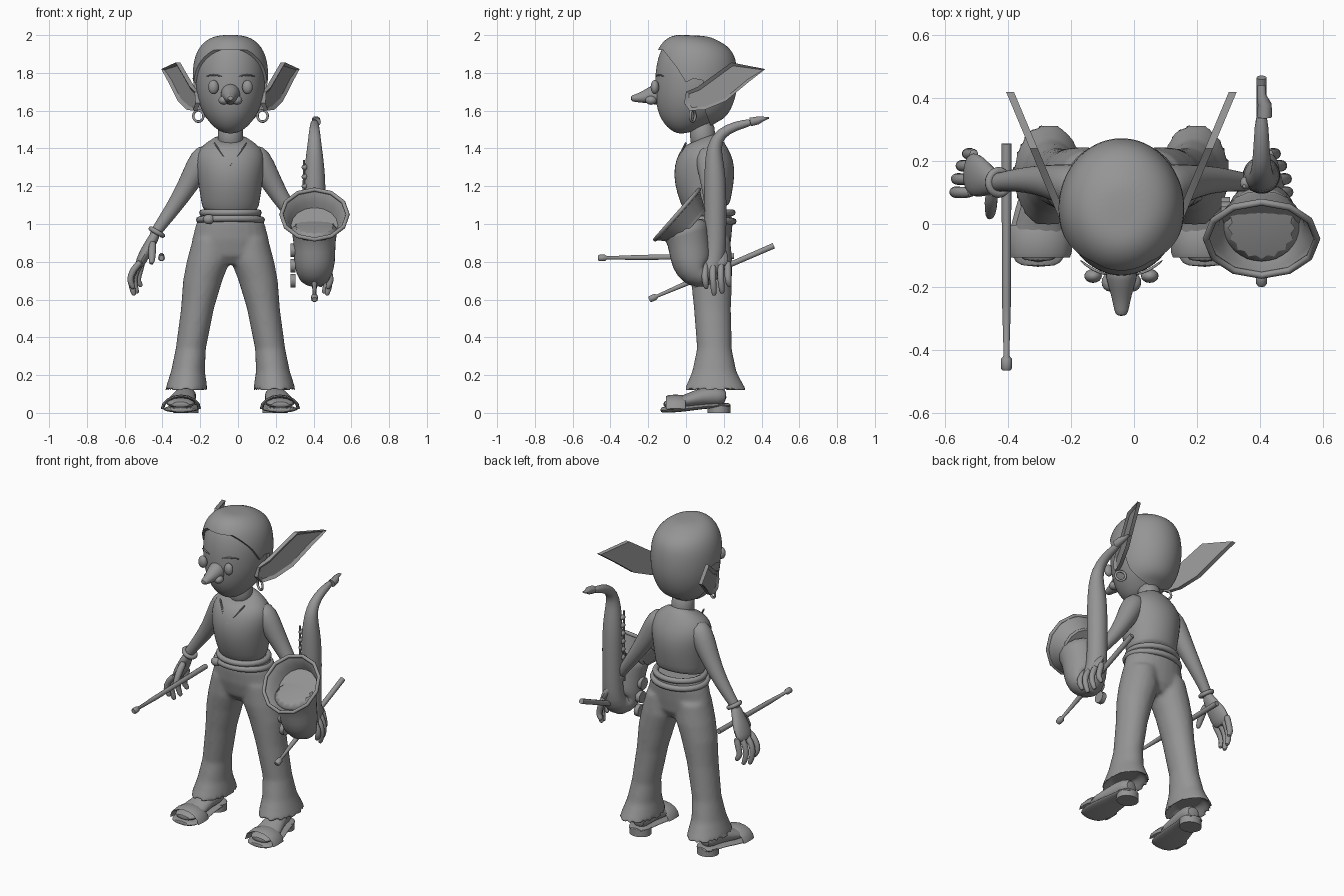
import bpy, bmesh, math
from mathutils import Vector, Matrix

if "Cube" in bpy.data.objects:
    bpy.data.objects.remove(bpy.data.objects["Cube"])

grey = bpy.data.materials.new("plain_grey")
grey.use_nodes = True
COLOUR = (0.3, 0.3, 0.3, 1)
grey.diffuse_color = COLOUR
grey.node_tree.nodes["Principled BSDF"].inputs["Base Color"].default_value = COLOUR

X, Y, Z = Vector((1, 0, 0)), Vector((0, 1, 0)), Vector((0, 0, 1))
MID = -0.04  # body centre line


def finish(name, bm, angle=50):
    bmesh.ops.recalc_face_normals(bm, faces=bm.faces)
    mesh = bpy.data.meshes.new(name)
    bm.to_mesh(mesh)
    bm.free()
    obj = bpy.data.objects.new(name, mesh)
    bpy.context.collection.objects.link(obj)
    mesh.materials.append(grey)
    mesh.shade_smooth()
    mesh.set_sharp_from_angle(angle=math.radians(angle))
    return obj


def add_rings(bm, rows, ref, sides, tangent=None):
    # Each row is x, y, z, radius along ref, radius across it
    pts = [Vector(r[:3]) for r in rows]
    rings = []
    for i, r in enumerate(rows):
        t = tangent or (pts[min(i + 1, len(pts) - 1)] - pts[max(i - 1, 0)]).normalized()
        u = (ref - ref.dot(t) * t).normalized()
        v = t.cross(u)
        ring = []
        for k in range(sides):
            a = math.tau * k / sides
            ring.append(bm.verts.new(pts[i] + u * r[3] * math.cos(a) + v * r[-1] * math.sin(a)))
        rings.append(ring)
    for a, b in zip(rings, rings[1:]):
        for k in range(sides):
            j = (k + 1) % sides
            bm.faces.new((a[k], a[j], b[j], b[k]))
    bm.faces.new(rings[0])
    bm.faces.new(rings[-1])


def sweep(name, rows, ref=X, sides=16, sub=1, tangent=None):
    bm = bmesh.new()
    add_rings(bm, rows, ref, sides, tangent)
    obj = finish(name, bm)
    if sub:
        obj.modifiers.new("smooth", 'SUBSURF').levels = sub
        obj.modifiers["smooth"].render_levels = sub
    return obj


def ball(name, pos, size):
    bm = bmesh.new()
    bmesh.ops.create_uvsphere(bm, u_segments=16, v_segments=10, radius=1)
    bmesh.ops.transform(bm, verts=bm.verts, matrix=Matrix.LocRotScale(Vector(pos), None, Vector(size)))
    return finish(name, bm)


def hoop(name, pos, axis, rx, ry, tube, sides=28):
    bm = bmesh.new()
    grid = []
    for i in range(sides):
        a = math.tau * i / sides
        d = Vector((math.cos(a), math.sin(a), 0))
        c = Vector((rx * d.x, ry * d.y, 0))
        grid.append([bm.verts.new(c + tube * (d * math.cos(b) + Z * math.sin(b)))
                     for b in (math.tau * k / 8 for k in range(8))])
    for i in range(sides):
        p, q = grid[i], grid[(i + 1) % sides]
        for k in range(8):
            bm.faces.new((p[k], q[k], q[(k + 1) % 8], p[(k + 1) % 8]))
    rot = Z.rotation_difference(Vector(axis)).to_matrix().to_4x4()
    bmesh.ops.transform(bm, verts=bm.verts, matrix=Matrix.Translation(pos) @ rot)
    return finish(name, bm)


def prism(name, outline, x_of, depth, inset=0):
    # Outline in y, z; depth runs along x
    bm = bmesh.new()
    front = bm.faces.new([bm.verts.new((x_of(y), y, z)) for y, z in outline])
    back = bmesh.ops.extrude_face_region(bm, geom=[front], use_keep_orig=True)
    moved = [g for g in back["geom"] if isinstance(g, bmesh.types.BMVert)]
    bmesh.ops.translate(bm, verts=moved, vec=(depth, 0, 0))
    if inset:
        bmesh.ops.recalc_face_normals(bm, faces=bm.faces)
        bmesh.ops.inset_individual(bm, faces=[front], thickness=inset, depth=-0.012)
    return finish(name, bm, 30)


def body(dx, y, z, *r, s=1):
    return (MID + s * dx, y, z, *r)


# Head and close-fitting cap
SKULL = [(1.99, .06, .03, .04), (1.975, .06, .1, .12), (1.93, .05, .155, .18),
         (1.85, .05, .187, .208), (1.75, .05, .19, .217), (1.65, .03, .175, .2),
         (1.57, .02, .138, .168), (1.52, .03, .095, .12), (1.49, .04, .045, .06)]


def skull(name, grow):
    return sweep(name, [body(0, y, z + grow * (0.6 if z > 1.75 else -1), a + grow, b + grow)
                        for z, y, a, b in SKULL], sides=24, sub=2)


skull("head", 0)
cap = skull("cap", 0.014)
cutter = prism("cap_cutter", [(-.3, 1.92), (-.12, 1.92), (-.05, 1.83), (0, 1.75), (.04, 1.77),
                              (.09, 1.76), (.1, 1.6), (.13, 1.52), (.16, 1.4), (.5, 1.4),
                              (.5, 2.2), (-.3, 2.2)], lambda y: -.6, 1.2)
cutter.hide_render = True
cut = cap.modifiers.new("edge", 'BOOLEAN')
cut.operation, cut.solver, cut.object = 'INTERSECT', 'EXACT', cutter
bpy.context.view_layer.update()
shaped = bpy.data.meshes.new_from_object(cap.evaluated_get(bpy.context.evaluated_depsgraph_get()))
cap.modifiers.clear()
cap.data = shaped
bpy.data.objects.remove(cutter)
shaped.set_sharp_from_angle(angle=math.radians(40))

# Nose
sweep("nose", [body(0, -.12, 1.69, .06, .07), body(0, -.17, 1.685, .052, .055),
               body(0, -.23, 1.67, .032, .03), body(0, -.275, 1.665, .024, .02),
               body(0, -.293, 1.666, .016, .013)], sides=12)

# Neck, vest and belt
sweep("neck", [body(0, .09, 1.4, .075), body(0, .09, 1.47, .066), body(0, .08, 1.55, .07)])
sweep("vest", [body(0, .115, 1.07, .145, .115), body(0, .11, 1.09, .152, .125),
               body(0, .1, 1.17, .165, .15), body(0, .095, 1.26, .178, .165),
               body(0, .1, 1.34, .188, .155), body(0, .1, 1.4, .17, .125),
               body(0, .1, 1.44, .115, .09), body(0, .09, 1.46, .075, .07)], sides=20)
sweep("neckline", [body(-.085, 0, 1.43, .005), body(-.04, -.033, 1.365, .005),
                   body(0, -.053, 1.31, .005), body(.04, -.033, 1.365, .005),
                   body(.085, 0, 1.43, .005)], ref=Y, sides=6, sub=0)
hoop("upper_belt", (MID, .115, 1.06), (0, 0, 1), .148, .13, .018)
hoop("lower_belt", (MID, .115, 1.022), (0, .06, 1), .165, .135, .018)
ball("belt_knot", (-.155, 0, 1.025), (.03, .025, .026))

# Flared trousers, fused into one skin
bm = bmesh.new()
add_rings(bm, [body(0, .13, .79, .13, .07), body(0, .125, .84, .2, .105), body(0, .12, .92, .203, .12),
               body(0, .12, 1, .182, .127), body(0, .12, 1.06, .155, .12)], X, 24)
LEG = [(.235, .155, .17, .07, .1), (.235, .155, .125, .1, .15), (.235, .155, .113, .114, .17),
       (.23, .153, .16, .104, .145), (.225, .15, .22, .09, .117), (.21, .15, .34, .08, .092),
       (.175, .14, .55, .087, .098), (.147, .135, .7, .104, .108),
       (.118, .13, .8, .114, .115), (.1, .125, .92, .1, .11)]
for s in (-1, 1):
    add_rings(bm, [body(*r, s=s) for r in LEG], X, 24, tangent=Z)
trousers = finish("trousers", bm)
skin = trousers.modifiers.new("fuse", 'REMESH')
skin.mode, skin.voxel_size, skin.use_smooth_shade = 'VOXEL', 0.012, True
relax = trousers.modifiers.new("relax", 'SMOOTH')
relax.factor, relax.iterations = 0.5, 5

for s, side in ((-1, "right"), (1, "left")):
    def part(rows):
        return [body(*r, s=s) for r in rows]

    # Face details
    ball(side + "_eye", body(.09, -.165, 1.725, s=s), (.028, .022, .037))
    ball(side + "_nostril", body(.035, -.185, 1.655, s=s), (.028, .03, .024))
    sweep(side + "_eyebrow", part([(.04, -.163, 1.78, .003), (.09, -.148, 1.793, .006),
                                   (.135, -.112, 1.78, .003)]), ref=Z, sides=8)
    prism(side + "_ear", [(0, 1.7), (.06, 1.725), (.24, 1.855), (.42, 1.82), (.33, 1.75),
                          (.21, 1.65), (.1, 1.605), (.02, 1.6), (-.01, 1.64)],
          lambda y: MID + s * (.19 + .42 * y), -s * .025, .018)
    hoop(side + "_earring", body(.17, .035, 1.572, s=s), (.5, 1, 0), .03, .03, .007, 20)

    # Arm and hand
    sweep(side + "_arm", part([(.1, .115, 1.385, .06), (.15, .12, 1.345, .074), (.2, .13, 1.25, .062),
                               (.265, .14, 1.14, .048), (.335, .14, 1.04, .038),
                               (.39, .133, .965, .03), (.41, .13, .93, .03)]), ref=Y, sides=12)
    sweep(side + "_palm", part([(.388, .13, .965, .03, .026), (.415, .135, .91, .045, .03),
                                (.45, .15, .85, .07, .032), (.475, .16, .8, .072, .028),
                                (.49, .16, .77, .055, .02)]), ref=Y, sides=12)
    for n, (y, dx, tip) in enumerate([(.1, .03, .655), (.142, .025, .62), (.184, .01, .63), (.222, -.01, .665)]):
        sweep(f"{side}_finger_{n + 1}", part([(.465, y, .81, .02), (.49 + dx, y, .755, .02),
                                              (.505 + dx, y, .7, .019), (.49 + dx, y + .006, tip + .02, .017),
                                              (.482 + dx, y + .008, tip, .011)]), ref=Y, sides=8)
    sweep(side + "_thumb", part([(.41, .11, .91, .022), (.415, .065, .86, .023), (.415, .035, .81, .019),
                                 (.42, .02, .785, .012)]), ref=X, sides=8)

    # Foot and sandal
    sweep(side + "_foot", part([(.265, -.122, .042, .05, .016), (.265, -.08, .05, .08, .026),
                                (.26, 0, .06, .08, .036), (.245, .08, .085, .062, .05),
                                (.235, .17, .09, .058, .055), (.23, .215, .08, .04, .035)]))
    sweep(side + "_sole", part([(.265, -.137, .016, .055, .014), (.265, -.11, .016, .09, .016),
                                (.262, -.02, .02, .1, .016), (.245, .1, .036, .072, .013),
                                (.235, .2, .04, .068, .013), (.232, .237, .04, .04, .013)]), sub=1)
    sweep(side + "_heel", part([(.235, .175, 0, .066, .06), (.235, .175, .045, .066, .06)]), sub=0)
    sweep(side + "_strap", part([(.262 + .098 * math.cos(a), -.055, .02 + .068 * math.sin(a), .052, .009)
                                 for a in (math.pi * k / 8 for k in range(9))]), ref=Y, sides=8, sub=0)

hoop("bracelet", (-.43, .132, .957), (-.5, 0, -.85), .036, .036, .013)

# Drumsticks: knob, taper and butt between two ends
for n, (a, b) in enumerate([((-.405, -.465, .82), (-.405, .255, .83)), ((.405, -.195, .6), (.405, .465, .885))]):
    a, b = Vector(a), Vector(b)
    sweep(f"drumstick_{n + 1}", [(*a.lerp(b, f), r) for f, r in
                                 ((0, .013), (.01, .018), (.05, .018), (.065, .009), (.3, .014), (1, .016))],
          sides=10, sub=0)

# Saxophone: outer tube, hollow bell, lip, mouthpiece and keys
HX = .405
sweep("horn_tube", [(HX, *r) for r in [
    (-.042, 1.047, .178), (-.018, 1.0, .138), (.005, .95, .118), (.02, .87, .112), (.03, .8, .112),
    (.055, .745, .1), (.1, .728, .08), (.14, .765, .068), (.153, .85, .06), (.155, 1.0, .06),
    (.155, 1.2, .061), (.15, 1.32, .052), (.147, 1.41, .039), (.18, 1.48, .031),
    (.26, 1.52, .025), (.36, 1.542, .02)]][1:], sides=16)
AXIS = Vector((0, -.75, .66))
RIM = Vector((HX, -.047, 1.05))


def bell_ring(depth, r):
    return (*(RIM - AXIS * depth), r)


sweep_rows = [bell_ring(*p) for p in ((.1, .118), (.05, .138), (.02, .16), (0, .18))]
bm = bmesh.new()
add_rings(bm, sweep_rows, X, 16, AXIS)
mouth = max(bm.faces, key=lambda f: f.calc_center_median().dot(AXIS) + f.calc_area())
for width, depth in ((.022, -.025), (.025, -.035), (.03, -.05)):
    bmesh.ops.inset_individual(bm, faces=[mouth], thickness=width, depth=depth if mouth.normal.dot(AXIS) > 0 else -depth)
finish("horn_bell", bm)
hoop("horn_lip", RIM, AXIS, .176, .176, .011, 12)
sweep("mouthpiece", [(HX + .01, .34, 1.54, .024), (HX + .01, .38, 1.548, .022),
                     (HX, .41, 1.557, .014, .012), (HX, .44, 1.562, .012, .004)], sides=10, sub=0)
for n in range(3):
    z = .86 - .08 * n
    sweep(f"large_key_{n + 1}", [(HX - .1, .02 + .015 * n, z, .036), (HX - .128, .02 + .015 * n, z, .036)],
          ref=Y, sides=12, sub=0)
for n in range(6):
    ball(f"small_key_{n + 1}", (HX - .052, .13, 1.05 + .05 * n), (.016, .02, .016))
sweep("key_rod", [(HX - .06, .12, .9, .006), (HX - .055, .12, 1.34, .006)], sides=6, sub=0)
